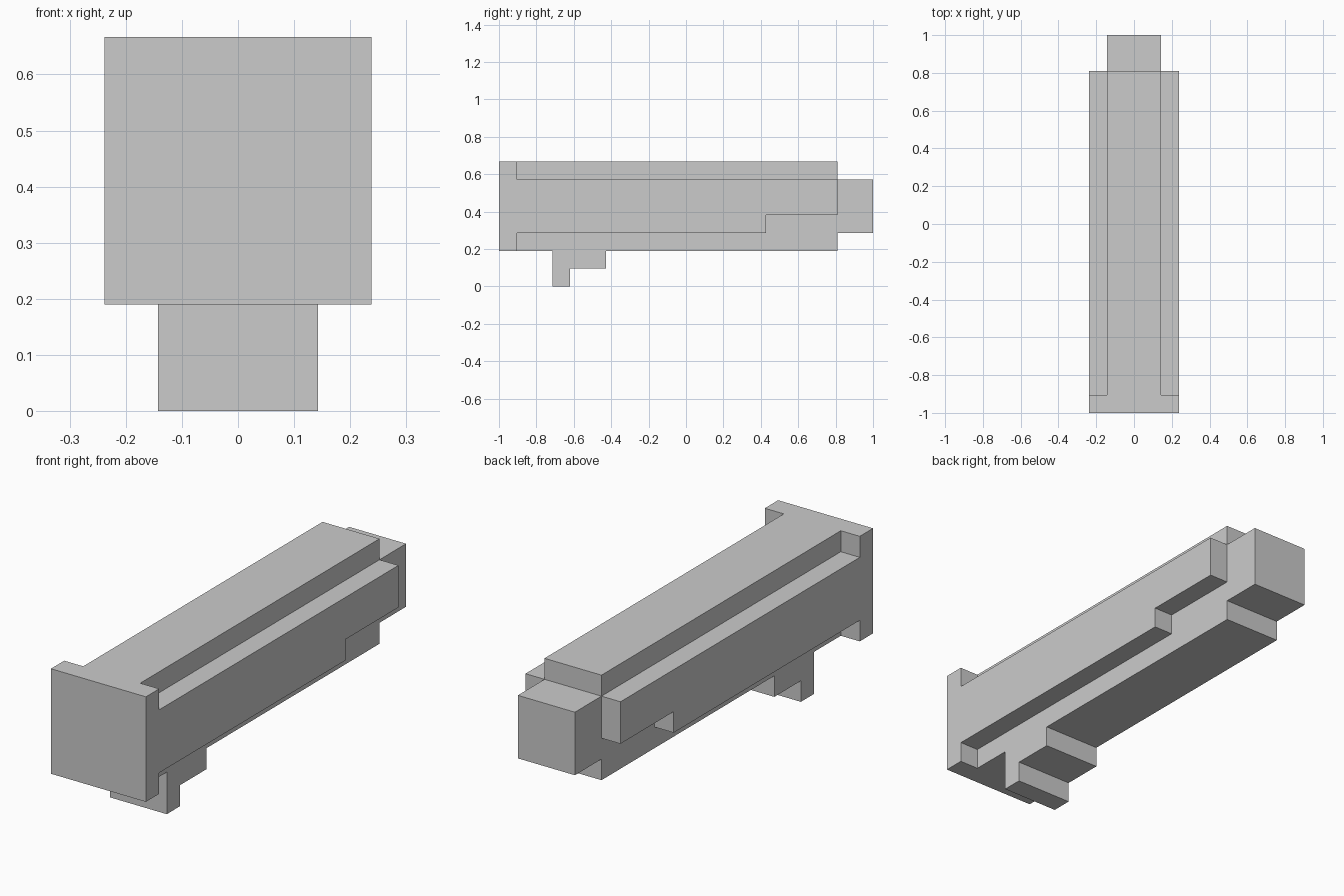
import bpy
import bmesh

if "Cube" in bpy.data.objects:
    bpy.data.objects.remove(bpy.data.objects["Cube"])

U = 2 / 21  # the model sits on a grid of this step


def extrude_profile(name, profile, x0, x1):
    """Extrude a (y, z) outline given in grid steps from x0 to x1."""
    bm = bmesh.new()
    verts = [bm.verts.new((x0 * U, y * U - 1, z * U)) for y, z in profile]
    face = bm.faces.new(verts)
    moved = bmesh.ops.extrude_face_region(bm, geom=[face])["geom"]
    bmesh.ops.translate(bm, vec=((x1 - x0) * U, 0, 0),
                        verts=[v for v in moved if isinstance(v, bmesh.types.BMVert)])
    bmesh.ops.recalc_face_normals(bm, faces=bm.faces)
    mesh = bpy.data.meshes.new(name)
    bm.to_mesh(mesh)
    bm.free()
    obj = bpy.data.objects.new(name, mesh)
    bpy.context.collection.objects.link(obj)
    return obj


# Central body with stepped foot below and nose at the back
extrude_profile("body", [
    (1, 2), (3, 2), (3, 0), (4, 0), (4, 1), (6, 1), (6, 2), (19, 2),
    (19, 3), (21, 3), (21, 6), (19, 6), (19, 7), (1, 7)], -1.5, 1.5)

# Wide front plate
extrude_profile("front_plate", [(0, 2), (1, 2), (1, 7), (0, 7)], -2.5, 2.5)

# Notched side panels, mirrored across x = 0
panel = extrude_profile("side_panels", [
    (1, 3), (15, 3), (15, 4), (19, 4), (19, 6), (1, 6)], 1.5, 2.5)
panel.modifiers.new("mirror", 'MIRROR').use_axis[0] = True
